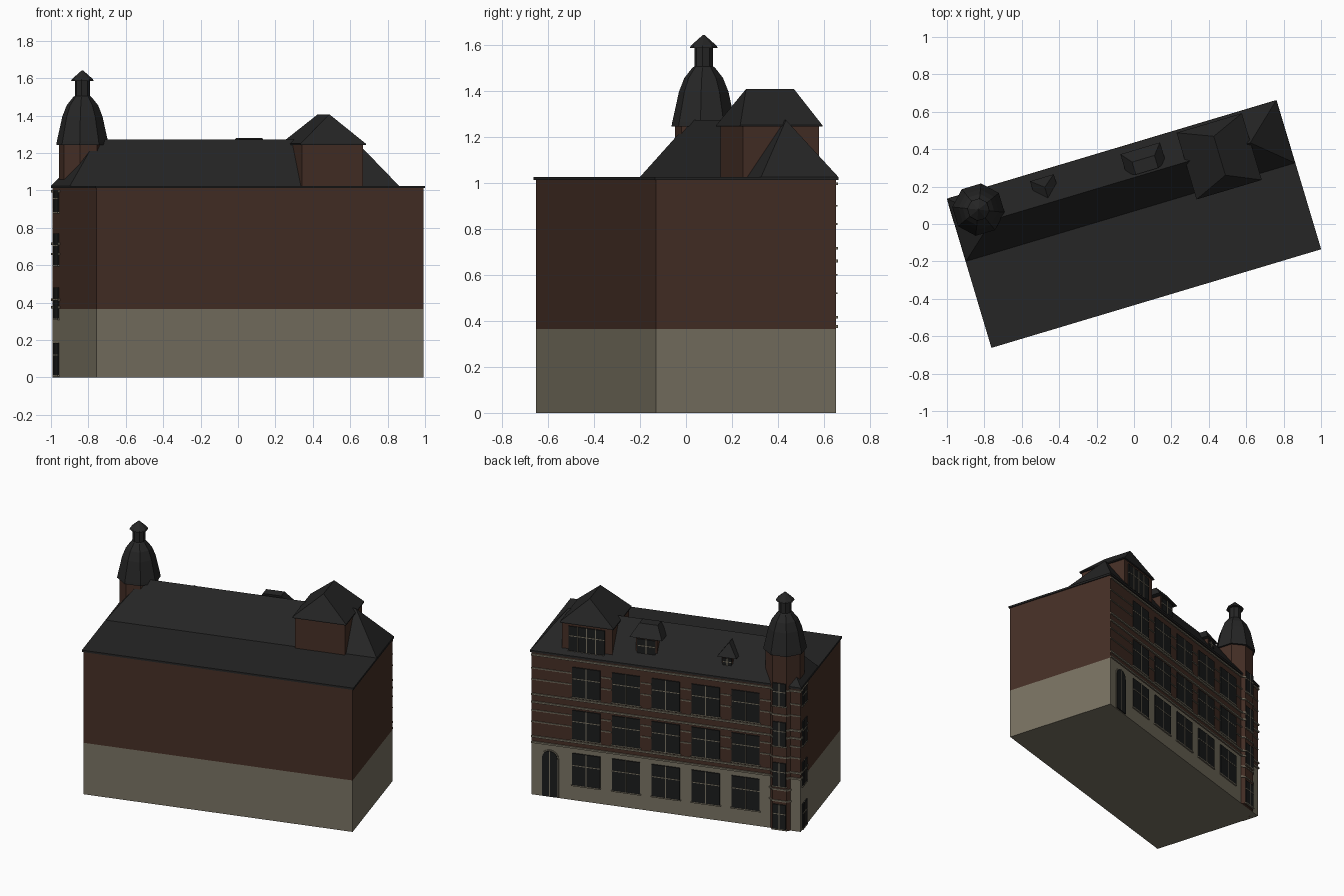
import bpy, bmesh, math
from mathutils import Matrix

if "Cube" in bpy.data.objects:
    bpy.data.objects.remove(bpy.data.objects["Cube"])

TURN = Matrix.Rotation(math.radians(16.65), 4, 'Z')   # whole house is turned on its plot
HU, HV = 0.912, 0.408                                 # half length, half depth


def material(name, rgb):
    m = bpy.data.materials.new(name)
    m.diffuse_color = (*rgb, 1)
    m.use_nodes = True
    m.node_tree.nodes["Principled BSDF"].inputs["Base Color"].default_value = m.diffuse_color
    return m


BRICK = material("brick", (0.060, 0.028, 0.019))
STONE = material("stone", (0.190, 0.168, 0.122))
SLATE = material("slate", (0.019, 0.019, 0.019))
GLASS = material("dark_glass", (0.011, 0.012, 0.012))


def finish(name, bm, mat):
    bmesh.ops.recalc_face_normals(bm, faces=bm.faces)
    me = bpy.data.meshes.new(name)
    bm.to_mesh(me)
    bm.free()
    me.materials.append(mat)
    ob = bpy.data.objects.new(name, me)
    bpy.context.collection.objects.link(ob)
    ob.matrix_world = TURN
    return ob


def hull(name, pts, mat):
    bm = bmesh.new()
    for p in pts:
        bm.verts.new(p)
    bmesh.ops.convex_hull(bm, input=bm.verts)
    bmesh.ops.dissolve_limit(bm, angle_limit=0.01, verts=bm.verts, edges=bm.edges)
    return finish(name, bm, mat)


def rect(u0, u1, v0, v1, z):
    return [(u, v, z) for u in (u0, u1) for v in (v0, v1)]


def box(name, u0, u1, v0, v1, z0, z1, mat):
    return hull(name, rect(u0, u1, v0, v1, z0) + rect(u0, u1, v0, v1, z1), mat)


def plate(name, s0, s1, z0, z1, base, thick, mat, side="back"):
    """Thin slab on the back facade or on the left end wall."""
    if side == "back":
        return box(name, s0, s1, base - 0.002, base + thick, z0, z1, mat)
    return box(name, -base - thick, -base + 0.002, s0, s1, z0, z1, mat)


def window(name, c, w, z0, z1, base, side="back", lights=2):
    h = w / 2
    plate(name + "_glass", c - h, c + h, z0, z1, base, 0.007, GLASS, side)
    for i in range(1, lights):
        x = c - h + w * i / lights
        plate(name + "_mullion", x - 0.003, x + 0.003, z0, z1, base, 0.009, STONE, side)
    zt = z0 + (z1 - z0) * 0.62
    plate(name + "_transom", c - h, c + h, zt - 0.003, zt + 0.003, base, 0.009, STONE, side)
    plate(name + "_sill", c - h - 0.006, c + h + 0.006, z0 - 0.008, z0, base, 0.009, STONE, side)


def lathe8(name, profile, mat, cu, cv):
    """Eight-sided turned shape, flat side facing the back; profile is (apothem, z)."""
    bm = bmesh.new()
    k = 1 / math.cos(math.pi / 8)
    rings = [[bm.verts.new((cu + r * k * math.cos(math.pi * (i + .5) / 4),
                            cv + r * k * math.sin(math.pi * (i + .5) / 4), z))
              for i in range(8)] for r, z in profile]
    for a, b in zip(rings, rings[1:]):
        for i in range(8):
            j = (i + 1) % 8
            bm.faces.new((a[i], a[j], b[j], b[i]))
    bm.faces.new(rings[0])
    bm.faces.new(rings[-1])
    return finish(name, bm, mat)


# Main block
box("ground_floor", -HU, HU, -HV, HV, 0, 0.365, STONE)
box("upper_floors", -HU, HU, -HV, HV, 0.365, 1.012, BRICK)
box("flat_roof", -HU - .008, HU + .008, -HV - .008, HV + .008, 1.012, 1.025, SLATE)
hull("hip_roof", rect(-HU - .006, HU + .006, 0.066, HV + .008, 1.025)
     + [(-0.72, 0.238, 1.272), (0.72, 0.238, 1.272)], SLATE)

# Facade windows, five bays and three storeys
BAYS = [0.27 * i for i in range(-2, 3)]
for row, (z0, z1) in enumerate([(0.11, 0.335), (0.435, 0.64), (0.735, 0.945)]):
    for c in BAYS:
        window("facade_window_%d" % row, c, 0.19, z0, z1, HV)

# Full stone courses, with a short return on the left end wall
for z in (0.375, 0.415, 0.66, 0.715, 0.995):
    plate("stone_course", -HU, HU, z - .006, z + .006, HV, 0.009, STONE)
    plate("course_return", 0.27, HV + .008, z - .006, z + .006, HU, 0.006, STONE, "left")

# Thin courses broken by the windows
edges = [-HU] + [c + s * 0.1 for c in BAYS for s in (-1, 1)] + [HU]
for z in (0.52, 0.60, 0.82, 0.90):
    for a, b in zip(edges[::2], edges[1::2]):
        plate("broken_course", a, b, z - .004, z + .004, HV, 0.006, STONE)

# Arched door
DC, DW, DZ = 0.786, 0.052, 0.275
for nm, grow, d, mat in (("door_frame", 0.008, 0.004, STONE), ("door", 0, 0.008, GLASS)):
    r = DW + grow
    outline = [(DC - r, 0.005), (DC + r, 0.005)] + [
        (DC + r * math.cos(math.pi * i / 8), DZ + r * math.sin(math.pi * i / 8)) for i in range(9)]
    hull(nm, [(u, v, z) for u, z in outline for v in (HV - .002, HV + d)], mat)
plate("door_mullion", DC - .003, DC + .003, 0.01, DZ + DW, HV, 0.0095, STONE)

# Stair tower with bell-shaped roof
TU, TV, TR = -0.775, 0.312, 0.116
lathe8("tower_shaft", [(TR, 0), (TR, 1.247)], BRICK, TU, TV)
lathe8("tower_roof", [(0.130, 1.243), (0.127, 1.262), (0.112, 1.335), (0.100, 1.395), (0.078, 1.455),
                      (0.045, 1.50), (0.038, 1.505), (0.038, 1.587)], SLATE, TU, TV)
lathe8("tower_cap", [(0.056, 1.585), (0.052, 1.595), (0.003, 1.642)], SLATE, TU, TV)
for z in (0.21, 0.29, 0.375, 0.415, 0.52, 0.66, 0.715, 0.82, 0.995):
    lathe8("tower_band", [(TR + .006, z - .005), (TR + .006, z + .005)], STONE, TU, TV)
for z0, z1 in ((0.012, 0.185), (0.315, 0.48), (0.60, 0.77), (0.885, 1.045)):
    window("tower_window", TU, 0.09, z0, z1, TV + TR)
    window("end_window", 0.335, 0.09, z0, min(z1, 1.0), HU, "left")

# Large cross dormer
box("large_dormer_walls", 0.37, 0.71, 0.045, 0.39, 1.02, 1.245, BRICK)
hull("large_dormer_roof", rect(0.358, 0.722, 0.03, 0.402, 1.243) + rect(0.358, 0.722, 0.03, 0.402, 1.25)
     + [(0.543, 0.11, 1.407), (0.543, 0.327, 1.407)], SLATE)
window("large_dormer_window", 0.543, 0.245, 1.05, 1.225, 0.39, lights=4)

# Middle dormer
box("middle_dormer_walls", 0.075, 0.22, 0.25, 0.362, 1.03, 1.205, BRICK)
hull("middle_dormer_roof", rect(0.037, 0.258, 0.27, 0.378, 1.2)
     + rect(0.085, 0.21, 0.25, 0.32, 1.28), SLATE)
window("middle_dormer_window", 0.148, 0.125, 1.07, 1.19, 0.362)

# Small dormer
box("small_dormer_walls", -0.437, -0.365, 0.28, 0.362, 1.05, 1.15, BRICK)
hull("small_dormer_roof", rect(-0.467, -0.335, 0.32, 0.378, 1.147)
     + [(-0.401, 0.325, 1.235), (-0.401, 0.262, 1.235)], SLATE)
window("small_dormer_window", -0.401, 0.06, 1.075, 1.138, 0.362)
